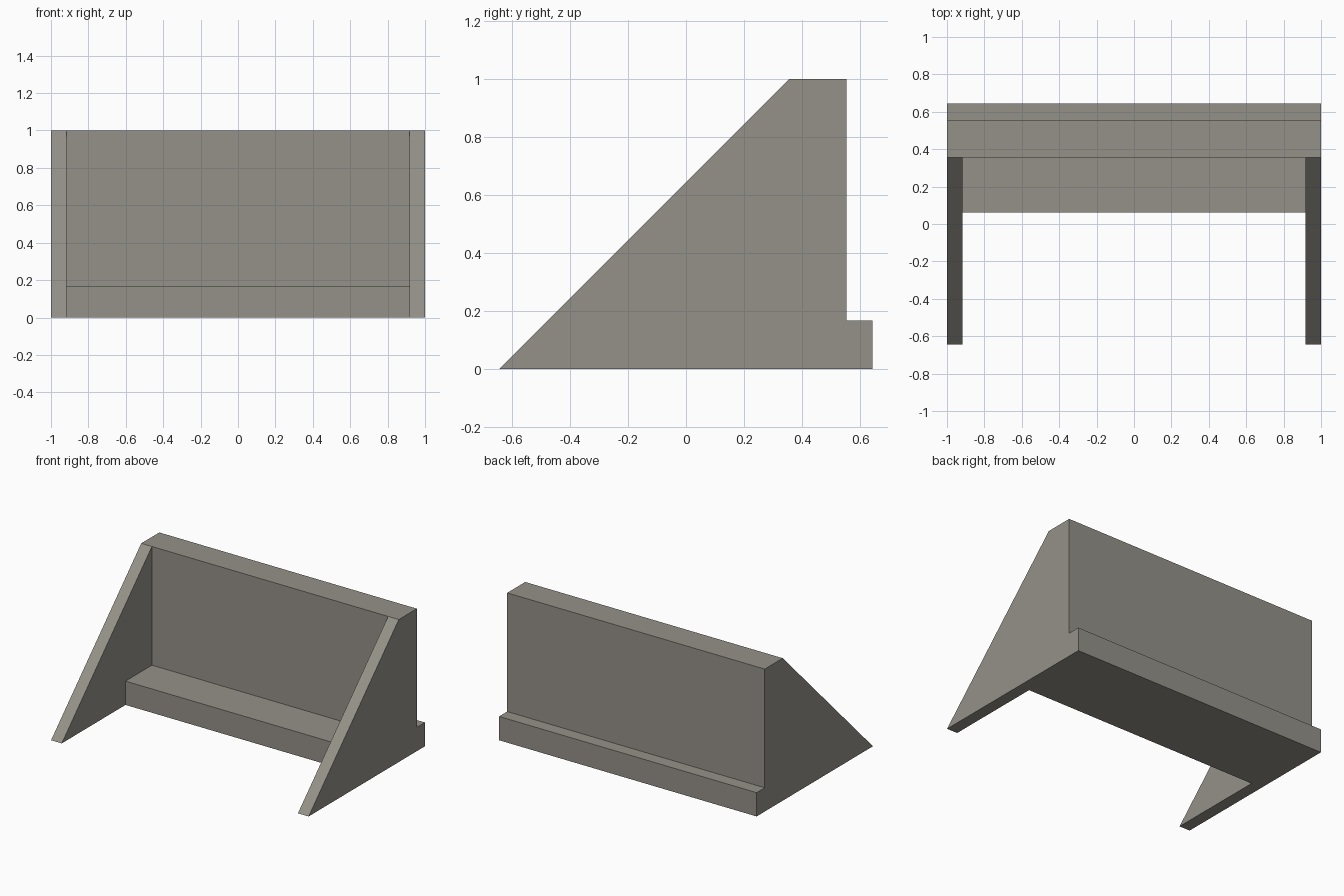
import bpy
import bmesh

cube = bpy.data.objects.get("Cube")
if cube:
    bpy.data.objects.remove(cube, do_unlink=True)

HALF_WIDTH, INNER = 1.0, 0.917
FRONT, BACK = -0.645, 0.645
WALL_FRONT, WALL_BACK = 0.355, 0.555
BASE_FRONT, BASE_TOP, TOP = 0.062, 0.167, 1.0

stone = bpy.data.materials.new("warm_grey_stone")
stone.use_nodes = True
colour = (0.30, 0.285, 0.25, 1)
stone.diffuse_color = colour
stone.node_tree.nodes["Principled BSDF"].inputs["Base Color"].default_value = colour


def extrude_profile(name, profile, half):
    """Extrude a (y, z) outline across x from -half to half."""
    bm = bmesh.new()
    face = bm.faces.new([bm.verts.new((-half, y, z)) for y, z in profile])
    result = bmesh.ops.extrude_face_region(bm, geom=[face])
    moved = [v for v in result["geom"] if isinstance(v, bmesh.types.BMVert)]
    bmesh.ops.translate(bm, verts=moved, vec=(2 * half, 0, 0))
    bmesh.ops.recalc_face_normals(bm, faces=bm.faces)
    mesh = bpy.data.meshes.new(name)
    bm.to_mesh(mesh)
    bm.free()
    mesh.materials.append(stone)
    obj = bpy.data.objects.new(name, mesh)
    bpy.context.collection.objects.link(obj)
    return obj


# Full-width body: sloping sides, upright wall and rear ledge
barrier = extrude_profile("buttressed_wall", [
    (FRONT, 0), (BACK, 0), (BACK, BASE_TOP), (WALL_BACK, BASE_TOP),
    (WALL_BACK, TOP), (WALL_FRONT, TOP)], HALF_WIDTH)

# Hollow between the two side panels, leaving the low base step
cutter = extrude_profile("hollow_cutter", [
    (-1, -0.5), (BASE_FRONT, -0.5), (BASE_FRONT, BASE_TOP),
    (WALL_FRONT, BASE_TOP), (WALL_FRONT, 1.5), (-1, 1.5)], INNER)
cutter.hide_render = True

cut = barrier.modifiers.new("hollow", "BOOLEAN")
cut.operation = "DIFFERENCE"
cut.solver = "EXACT"
cut.object = cutter
bpy.context.view_layer.objects.active = barrier
bpy.ops.object.modifier_apply(modifier=cut.name)
bpy.data.objects.remove(cutter, do_unlink=True)
